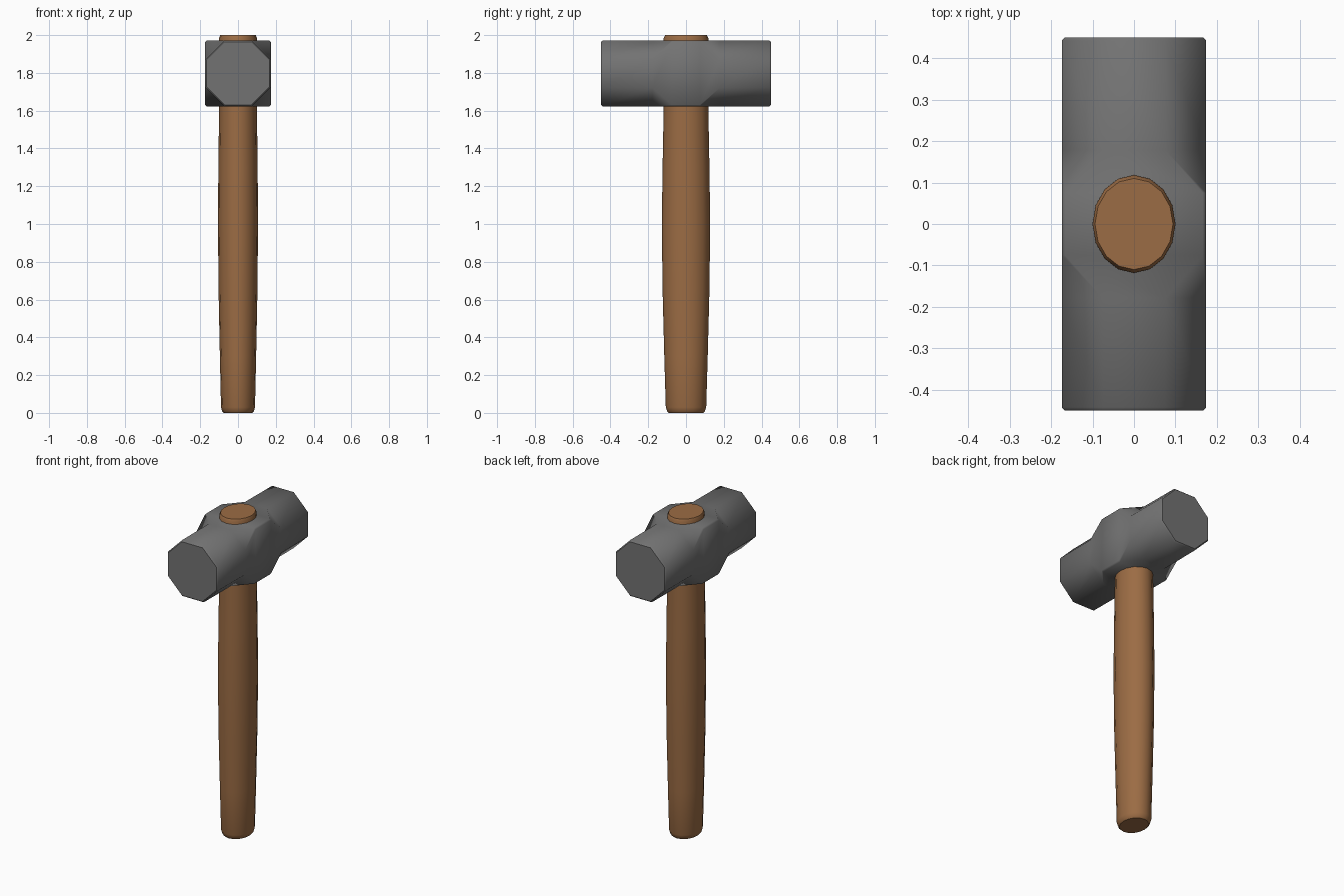
import bpy, bmesh, math

if "Cube" in bpy.data.objects:
    bpy.data.objects.remove(bpy.data.objects["Cube"])


def material(name, rgb):
    m = bpy.data.materials.new(name)
    m.diffuse_color = (*rgb, 1)
    m.use_nodes = True
    m.node_tree.nodes["Principled BSDF"].inputs["Base Color"].default_value = m.diffuse_color
    return m


def loft(name, rings, mat, angle):
    """Skin a list of equal-length point rings, capping both ends."""
    bm = bmesh.new()
    loops = [[bm.verts.new(p) for p in ring] for ring in rings]
    n = len(loops[0])
    for a, b in zip(loops, loops[1:]):
        for i in range(n):
            j = (i + 1) % n
            bm.faces.new((a[i], a[j], b[j], b[i]))
    bm.faces.new(loops[0])
    bm.faces.new(loops[-1])
    bmesh.ops.recalc_face_normals(bm, faces=bm.faces)
    me = bpy.data.meshes.new(name)
    bm.to_mesh(me)
    bm.free()
    me.materials.append(mat)
    ob = bpy.data.objects.new(name, me)
    bpy.context.collection.objects.link(ob)
    bpy.ops.object.select_all(action='DESELECT')
    bpy.context.view_layer.objects.active = ob
    ob.select_set(True)
    bpy.ops.object.shade_smooth_by_angle(angle=math.radians(angle))
    return ob


def octagon(y, half, c, zc=1.797):
    """Square section with chamfered corners, in the XZ plane."""
    k = half - c
    pts = [(half, -k), (half, k), (k, half), (-k, half),
           (-half, k), (-half, -k), (-k, -half), (k, -half)]
    return [(x, y, zc + z) for x, z in pts]


def ellipse(z, rx, ry, n=16):
    return [(rx * math.cos(math.tau * i / n), ry * math.sin(math.tau * i / n), z)
            for i in range(n)]


steel = material("grey steel", (0.17, 0.17, 0.17))
wood = material("brown wood", (0.33, 0.15, 0.058))

# Hammer head: octagonal ends that swell to a square block at the eye
half = [(0.45, 0.167, 0.096), (0.442, 0.174, 0.1),
        (0.178, 0.174, 0.098), (0.075, 0.174, 0.008)]
sections = [(-y, h, c) for y, h, c in half] + half[::-1]
loft("hammer_head", [octagon(*s) for s in sections], steel, 46)

# Handle: oval shaft, fattest at the grip, running through the head
profile = [(0.0, 0.076, 0.092), (0.008, 0.084, 0.1), (0.03, 0.09, 0.107),
           (0.3, 0.096, 0.115), (0.65, 0.103, 0.124), (1.0, 0.106, 0.128),
           (1.3, 0.104, 0.124), (1.62, 0.1, 0.118), (1.985, 0.1, 0.118),
           (2.0, 0.094, 0.11)]
loft("handle", [ellipse(*p) for p in profile], wood, 40)
